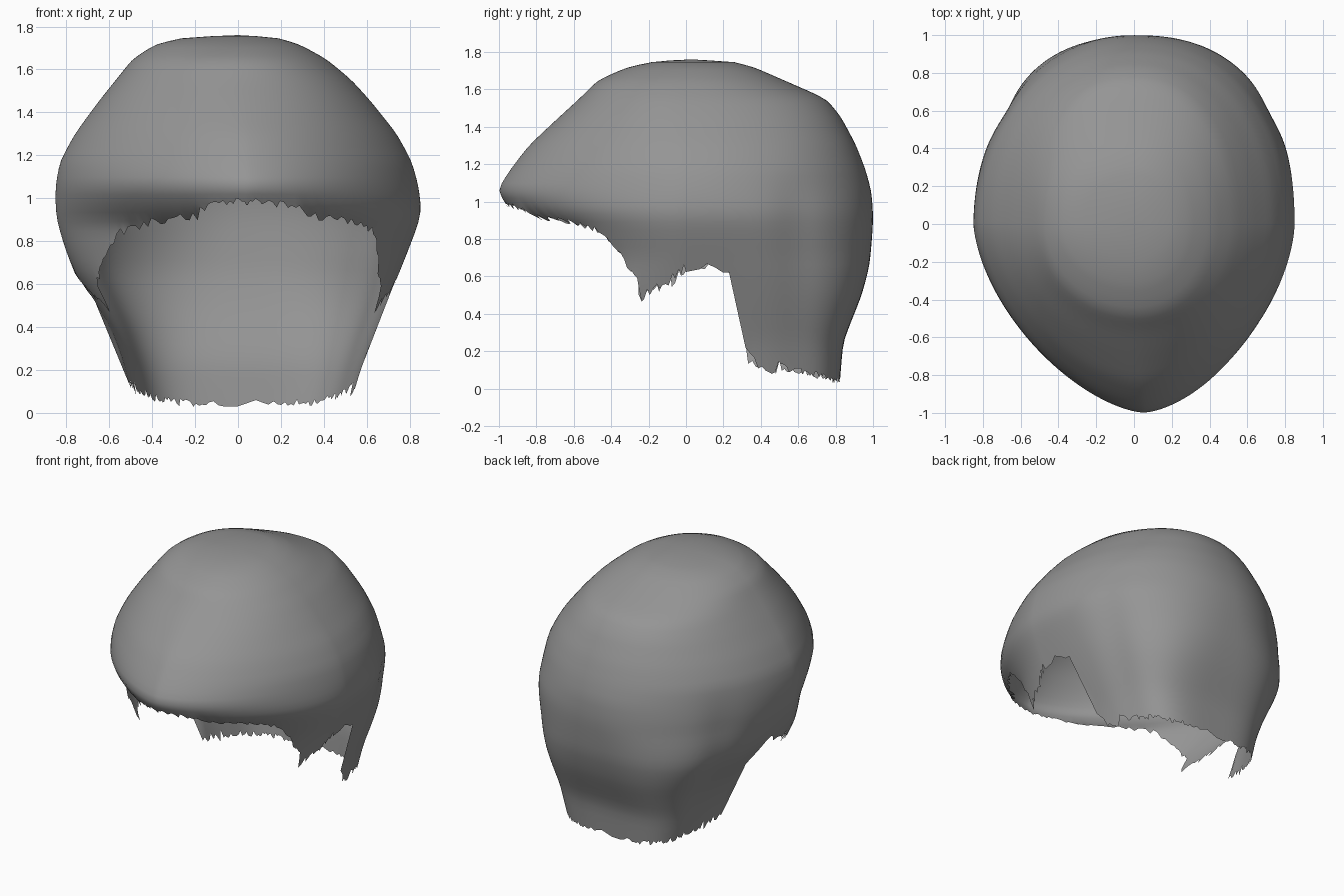
import bpy, bmesh, math, random

random.seed(4)
cube = bpy.data.objects.get("Cube")
if cube:
    bpy.data.objects.remove(cube, do_unlink=True)

TOP, COLS, RINGS = 1.76, 260, 48

# Horizontal sections: height, front reach, back reach, right width, left width
SECTIONS = [
    (0, .6, .82, .48, .52), (.25, .6, .84, .54, .59), (.4, .65, .9, .6, .65),
    (.5, .68, .94, .66, .69), (.65, .7, .98, .76, .75), (.75, .74, .99, .8, .79),
    (.88, .82, 1, .84, .84), (.95, .94, 1, .85, .855), (1.06, 1.01, .99, .85, .84),
    (1.17, .94, .96, .83, .81), (1.3, .84, .91, .76, .74), (1.45, .68, .83, .65, .62),
    (1.55, .57, .75, .57, .53), (1.65, .47, .52, .49, .41), (1.72, .31, .36, .38, .28),
    (1.75, .16, .24, .24, .17), (1.76, 0, 0, 0, 0)]
# Section roundness: height, then power for front right, front left, back right, back left
ROUNDNESS = [
    (.25, 2, 2, 3.6, 4), (.5, 2, 2, 3, 3.3), (.7, 1.65, 1.75, 2.5, 2.7),
    (.88, 1.42, 1.75, 2.1, 2.4), (1.06, 1.6, 1.6, 2, 2.2), (1.3, 1.7, 1.7, 2.05, 2.2),
    (1.6, 2, 2, 2.2, 2.2)]
# Lower edge: depth, height (fringe, sideburn, ear notch, nape)
HEM = [(-1, 1), (-.9, .97), (-.8, .92), (-.6, .89), (-.45, .84), (-.36, .73),
       (-.27, .6), (-.24, .5), (-.14, .53), (-.05, .6), (.02, .67), (.15, .68),
       (.25, .62), (.29, .5), (.3, .2), (.4, .12), (.6, .1), (.8, .05), (1, .04)]


def lerp_table(table, key):
    """Interpolate rows of an ascending table."""
    if key <= table[0][0]:
        return table[0][1:]
    for a, b in zip(table, table[1:]):
        if key <= b[0]:
            f = (key - a[0]) / (b[0] - a[0])
            return [p + (q - p) * f for p, q in zip(a[1:], b[1:])]
    return table[-1][1:]


def surface(angle, z):
    """Point of the hair shell at an angle around the head and a height."""
    front, back, right, left = lerp_table(SECTIONS, z)
    c, s = math.cos(angle), math.sin(angle)
    power = lerp_table(ROUNDNESS, z)[(2 if s > 0 else 0) + (1 if c > 0 else 0)]
    x = math.copysign(abs(c) ** (2 / power), c) * (left if c > 0 else right)
    y = math.copysign(abs(s) ** (2 / power), s) * (back if s > 0 else front)
    # faint valley behind the ears, lopsided tip of the fringe
    x *= 1 - .025 * max(0, min(1, (1.2 - z) / .3)) * math.exp(-((y - .6) / .12) ** 2)
    if y < 0:
        x += .05 * y * y
    return x, y, z


def hem_height(angle):
    """First height, coming down, where the shell meets its lower edge."""
    z = TOP
    while z > .03:
        if z < lerp_table(HEM, surface(angle, z)[1])[0]:
            break
        z -= .005
    return z


# Hair shell: level rings that collapse onto a ragged hem
bm = bmesh.new()
crown = bm.verts.new((0, .03, TOP))
columns = []
for i in range(COLS):
    angle = 2 * math.pi * i / COLS
    ragged = .04 if abs(math.sin(angle)) < .4 else .018
    end = max(.012, hem_height(angle) + random.uniform(-ragged, ragged))
    columns.append([bm.verts.new(surface(angle, max(end, TOP * (1 - (j / RINGS) ** 1.5))))
                    for j in range(1, RINGS + 1)])
for i, a in enumerate(columns):
    b = columns[(i + 1) % COLS]
    bm.faces.new((crown, a[0], b[0]))
    for j in range(RINGS - 1):
        bm.faces.new((a[j], a[j + 1], b[j + 1], b[j]))
bmesh.ops.remove_doubles(bm, verts=bm.verts[:], dist=.0002)

# Soften the inside of the sheet and leave the hem ragged
inner = [v for v in bm.verts if not v.is_boundary and v.co.z < 1.74]
for _ in range(2):
    bmesh.ops.smooth_vert(bm, verts=inner, factor=.5,
                          use_axis_x=True, use_axis_y=True, use_axis_z=True)
mesh = bpy.data.meshes.new("hair_shell")
bm.to_mesh(mesh)
bm.free()
hair = bpy.data.objects.new("hair_shell", mesh)
bpy.context.collection.objects.link(hair)

# Grey hair colour
grey = bpy.data.materials.new("hair_grey")
grey.use_nodes = True
colour = (.3, .3, .3, 1)
grey.diffuse_color = colour
grey.node_tree.nodes["Principled BSDF"].inputs["Base Color"].default_value = colour
mesh.materials.append(grey)

bpy.context.view_layer.objects.active = hair
hair.select_set(True)
bpy.ops.object.shade_smooth_by_angle(angle=math.radians(50))
